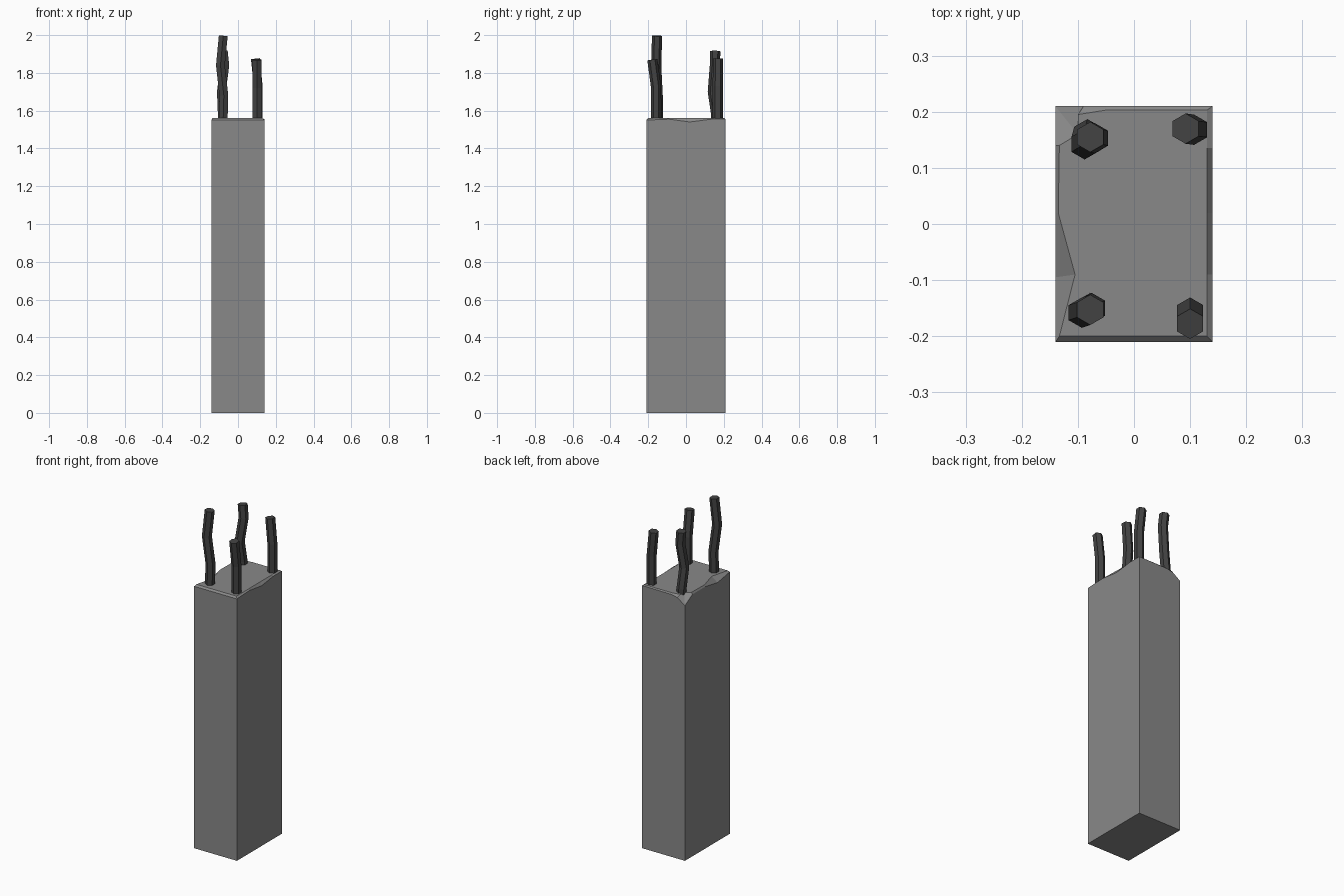
import bpy, bmesh, math
from mathutils import Vector

if "Cube" in bpy.data.objects:
    bpy.data.objects.remove(bpy.data.objects["Cube"])


def material(name, value):
    m = bpy.data.materials.new(name)
    m.diffuse_color = (value, value, value, 1)
    m.use_nodes = True
    m.node_tree.nodes["Principled BSDF"].inputs["Base Color"].default_value = m.diffuse_color
    return m


def make_object(name, bm, mat):
    bmesh.ops.recalc_face_normals(bm, faces=bm.faces[:])
    mesh = bpy.data.meshes.new(name)
    bm.to_mesh(mesh)
    bm.free()
    mesh.materials.append(mat)
    obj = bpy.data.objects.new(name, mesh)
    bpy.context.collection.objects.link(obj)
    return obj


concrete = material("concrete grey", 0.25)
steel = material("dark steel", 0.055)
TOP = 1.56

# Broken rim, anticlockwise: outer x, y, z, then matching inner x, y on the flat top
rim = [
    (-0.14, -0.21, 1.55, -0.133, -0.20),
    (0.14, -0.21, 1.55, 0.13, -0.20),
    (0.14, -0.09, 1.555, 0.13, -0.09),
    (0.14, 0.02, 1.54, 0.13, 0.02),
    (0.14, 0.135, 1.555, 0.13, 0.135),
    (0.14, 0.21, 1.555, 0.13, 0.203),
    (-0.05, 0.21, 1.553, -0.05, 0.203),
    (-0.09, 0.21, 1.545, -0.10, 0.195),
    (-0.14, 0.21, 1.51, -0.10, 0.16),
    (-0.14, 0.14, 1.55, -0.133, 0.14),
    (-0.14, 0.02, 1.55, -0.135, 0.02),
    (-0.14, -0.095, 1.53, -0.105, -0.09),
]

# Concrete pillar with chipped top edges
bm = bmesh.new()
foot = [bm.verts.new((r[0], r[1], 0)) for r in rim]
outer = [bm.verts.new(r[:3]) for r in rim]
inner = [bm.verts.new((r[3], r[4], TOP)) for r in rim]
n = len(rim)
for low, high in ((foot, outer), (outer, inner)):
    for i in range(n):
        j = (i + 1) % n
        bm.faces.new((low[i], low[j], high[j], high[i]))
bm.faces.new(foot[::-1])
bm.faces.new(inner)
make_object("concrete_pillar", bm, concrete)


# Bent hexagonal reinforcing bars
def bar(name, path, radius=0.027, sides=6):
    pts = [Vector(p) for p in path]
    bm = bmesh.new()
    rings = []
    for i, p in enumerate(pts):
        along = (pts[min(i + 1, len(pts) - 1)] - pts[max(i - 1, 0)]).normalized()
        turn = Vector((0, 0, 1)).rotation_difference(along)
        ring = []
        for k in range(sides):
            a = math.tau * k / sides + math.pi / 2
            ring.append(bm.verts.new(
                p + turn @ Vector((math.cos(a), math.sin(a), 0)) * radius))
        rings.append(ring)
    for low, high in zip(rings, rings[1:]):
        for k in range(sides):
            j = (k + 1) % sides
            bm.faces.new((low[k], low[j], high[j], high[k]))
    bm.faces.new(rings[0][::-1])
    bm.faces.new(rings[-1])
    make_object(name, bm, steel)


bar("front_left_bar", [(-0.08, -0.15, 1.50), (-0.075, -0.15, 1.68),
                       (-0.093, -0.158, 1.84), (-0.078, -0.153, 1.996)])
bar("front_right_bar", [(0.10, -0.158, 1.50), (0.10, -0.158, 1.72),
                        (0.10, -0.178, 1.87)])
bar("back_left_bar", [(-0.083, 0.16, 1.50), (-0.083, 0.16, 1.58),
                      (-0.088, 0.142, 1.70), (-0.07, 0.153, 1.84),
                      (-0.078, 0.155, 1.915)])
bar("back_right_bar", [(0.107, 0.168, 1.50), (0.107, 0.168, 1.73),
                       (0.092, 0.17, 1.875)])
